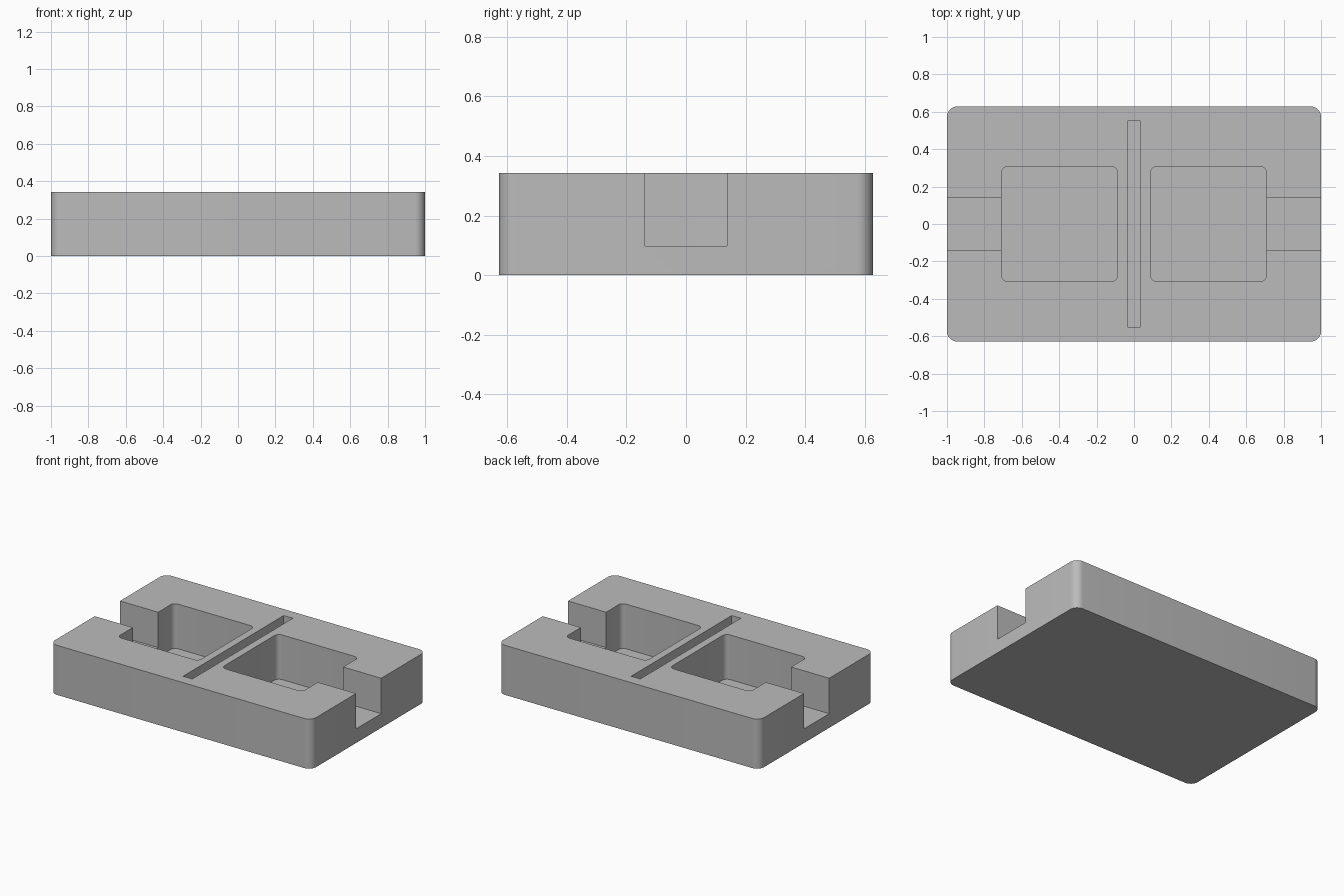
import bpy, bmesh, math

cube = bpy.data.objects.get("Cube")
if cube:
    bpy.data.objects.remove(cube, do_unlink=True)

HEIGHT = 0.343


def rounded_block(name, cx, half_x, half_y, z0, z1, radius=0.0, steps=8):
    """Vertical prism with a rounded rectangular outline."""
    bm = bmesh.new()
    ring = []
    for i, (sx, sy) in enumerate([(1, 1), (-1, 1), (-1, -1), (1, -1)]):
        for k in range(steps + 1 if radius else 1):
            a = math.pi / 2 * (i + k / steps)
            x = cx + sx * (half_x - radius) + radius * math.cos(a)
            y = sy * (half_y - radius) + radius * math.sin(a)
            ring.append(bm.verts.new((x, y, z0)))
    base = bm.faces.new(ring)
    top = bmesh.ops.extrude_face_region(bm, geom=[base])["geom"]
    verts = [v for v in top if isinstance(v, bmesh.types.BMVert)]
    bmesh.ops.translate(bm, verts=verts, vec=(0, 0, z1 - z0))
    bmesh.ops.recalc_face_normals(bm, faces=bm.faces)
    mesh = bpy.data.meshes.new(name)
    bm.to_mesh(mesh)
    bm.free()
    obj = bpy.data.objects.new(name, mesh)
    bpy.context.collection.objects.link(obj)
    return obj


# Solid tray body
tray = rounded_block("tray_body", 0, 1.0, 0.628, 0, HEIGHT, 0.055)

# Pockets, side channels and the central divider slot
cutters = [rounded_block("slot_cutter", 0, 0.035, 0.55, HEIGHT - 0.2, 0.5)]
for side, label in ((1, "left"), (-1, "right")):
    cutters.append(rounded_block(label + "_pocket_cutter", side * 0.398,
                                 0.31, 0.308, 0.034, 0.5, 0.035))
    cutters.append(rounded_block(label + "_channel_cutter", side * 0.85,
                                 0.25, 0.138, 0.098, 0.6))

bpy.context.view_layer.objects.active = tray
for cutter in cutters:
    cutter.hide_render = True
    mod = tray.modifiers.new(cutter.name, "BOOLEAN")
    mod.operation = "DIFFERENCE"
    mod.solver = "EXACT"
    mod.object = cutter
    bpy.ops.object.modifier_apply(modifier=mod.name)
for cutter in cutters:
    bpy.data.objects.remove(cutter, do_unlink=True)

# Plain grey finish
grey = bpy.data.materials.new("plain_grey")
grey.use_nodes = True
colour = (0.5, 0.5, 0.5, 1)
grey.diffuse_color = colour
grey.node_tree.nodes["Principled BSDF"].inputs["Base Color"].default_value = colour
tray.data.materials.clear()
tray.data.materials.append(grey)
for face in tray.data.polygons:
    face.material_index = 0

# Smooth rounded corners, crisp edges elsewhere
bpy.ops.object.select_all(action="DESELECT")
tray.select_set(True)
bpy.ops.object.shade_smooth_by_angle(angle=math.radians(30))
